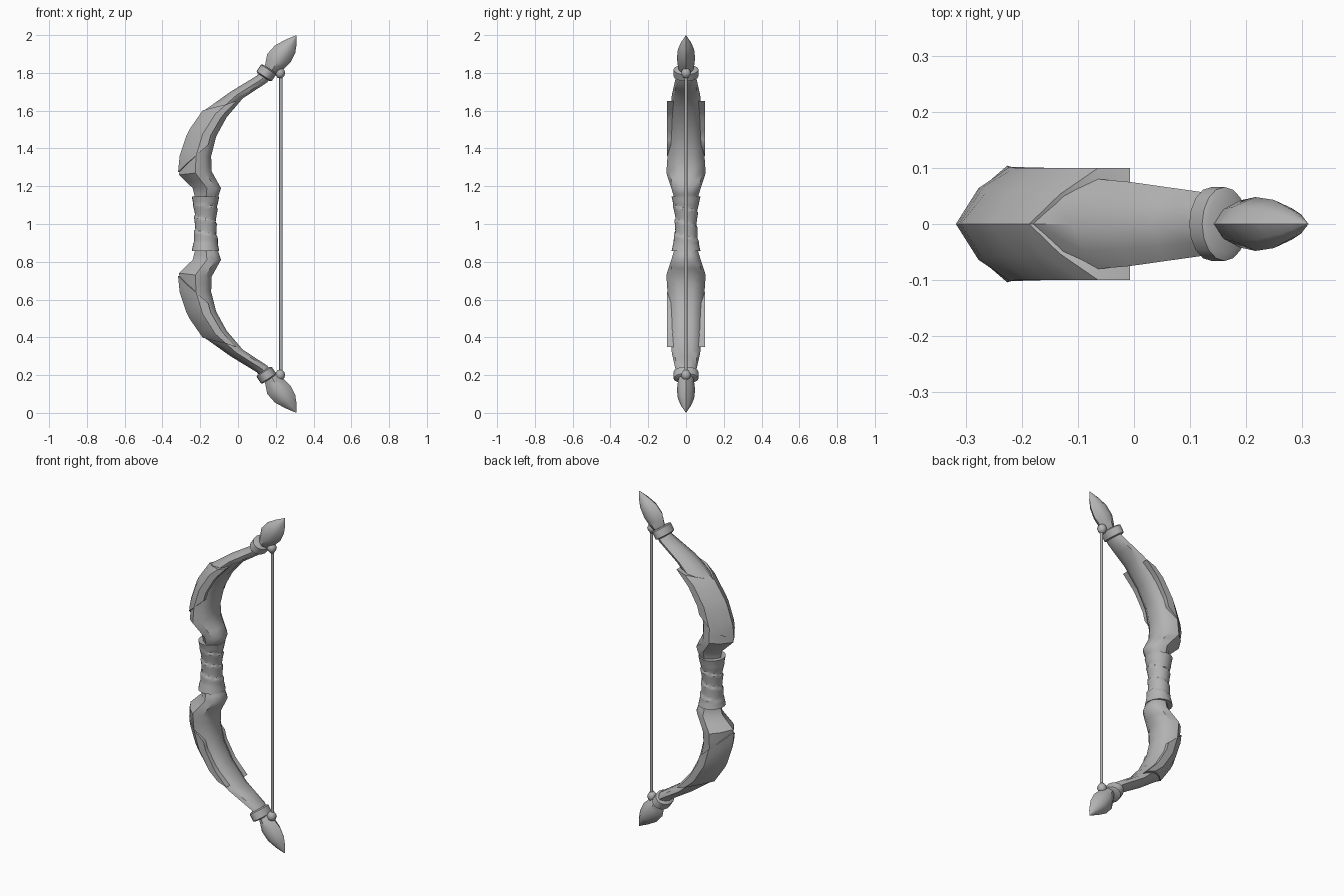
import bpy, bmesh, math
from mathutils import Vector

if "Cube" in bpy.data.objects:
    bpy.data.objects.remove(bpy.data.objects["Cube"])

grey = bpy.data.materials.new("plain grey")
grey.diffuse_color = (0.45, 0.45, 0.45, 1)
grey.use_nodes = True
grey.node_tree.nodes["Principled BSDF"].inputs["Base Color"].default_value = grey.diffuse_color


def finish(name, bm, angle=40, mirrored=False):
    bmesh.ops.remove_doubles(bm, verts=bm.verts, dist=0.0004)
    bmesh.ops.recalc_face_normals(bm, faces=bm.faces)
    bm.normal_update()
    for part in ([name, "lower_" + name] if mirrored else [name]):
        if part != name:  # lower copy, reflected about z = 1
            for v in bm.verts:
                v.co.z = 2 - v.co.z
            bmesh.ops.reverse_faces(bm, faces=bm.faces)
        me = bpy.data.meshes.new(part)
        bm.to_mesh(me)
        me.materials.append(grey)
        ob = bpy.data.objects.new(part, me)
        bpy.context.collection.objects.link(ob)
        bpy.ops.object.select_all(action='DESELECT')
        ob.select_set(True)
        bpy.context.view_layer.objects.active = ob
        bpy.ops.object.shade_smooth_by_angle(angle=math.radians(angle))
    bm.free()


def loft(rings, caps=True):
    bm = bmesh.new()
    rows = [[bm.verts.new(p) for p in r] for r in rings]
    n = len(rows[0])
    for a, b in zip(rows, rows[1:]):
        for k in range(n):
            bm.faces.new((a[k], a[(k + 1) % n], b[(k + 1) % n], b[k]))
    if caps:
        bm.faces.new(rows[0])
        bm.faces.new(rows[-1])
    return bm


def lerp(a, b, f):
    return a + (b - a) * f


def section_at(secs, s):
    i = min(int(s), len(secs) - 2)
    return [lerp(p, q, s - i) for p, q in zip(secs[i], secs[i + 1])]


def half_width(shape, t):
    for (t0, w0), (t1, w1) in zip(shape, shape[1:]):
        if t <= t1 + 1e-6:
            return lerp(w0, w1, (t - t0) / (t1 - t0))
    return shape[-1][1]


def point(secs, shape, s, t, side):
    ox, oz, ix, iz, w = section_at(secs, s)
    return Vector((lerp(ox, ix, t), side * w * half_width(shape, t), lerp(oz, iz, t)))


def ring(secs, shape, s):
    front = [point(secs, shape, s, t, -1) for t, w in shape]
    back = [point(secs, shape, s, t, 1) for t, w in reversed(shape) if w > 0]
    return front + back


# Limb sections: outer x, outer z, inner x, inner z, half width
LIMB = [(-.225, 1.13, -.11, 1.13, .06), (-.24, 1.19, -.09, 1.19, .078),
        (-.312, 1.26, -.14, 1.28, .104), (-.302, 1.36, -.142, 1.36, .098),
        (-.26, 1.485, -.115, 1.465, .09), (-.18, 1.60, -.06, 1.565, .085),
        (-.04, 1.70, .025, 1.665, .075), (.10, 1.785, .155, 1.75, .056),
        (.13, 1.825, .18, 1.79, .05)]
LIMB_SHAPE = [(0, 0), (.22, .6), (.5, 1), (.8, .85), (1, .4)]
finish("limb", loft([ring(LIMB, LIMB_SHAPE, k / 2) for k in range(17)]), 40, True)

# Armour sleeve wrapping the outer side of the limb, with a V notch at the top
bm = bmesh.new()
STEPS, TS = 10, (0, .22, .5, .8)
grid = {}
for j, (side, t) in enumerate([(-1, t) for t in reversed(TS)] + [(1, t) for t in TS[1:]]):
    f = t / .8
    lo, hi = lerp(2.15, 3.55, f), lerp(5.0, 5.8, f)
    for k in range(STEPS + 1):
        s = lerp(lo, hi, k / STEPS)
        p = point(LIMB, LIMB_SHAPE, s, t, side)
        under = p.copy()
        under.y *= .9
        if t >= .5:
            p.y = side * max(abs(p.y) + .004, .1)
        else:
            ox, oz, ix, iz, w = section_at(LIMB, s)
            out = Vector((ox - ix, 0, oz - iz)).normalized()
            p += out * .007 + Vector((0, side * .012 * f, 0))
            under -= out * .006
        grid[j, k] = (bm.verts.new(p), bm.verts.new(under))
J = 2 * len(TS) - 2
for j in range(J):
    for k in range(STEPS):
        q = [(j, k), (j + 1, k), (j + 1, k + 1), (j, k + 1)]
        for layer in (0, 1):
            bm.faces.new([grid[c][layer] for c in q])
edge = ([(j, 0) for j in range(J)] + [(J, k) for k in range(STEPS)]
        + [(j, STEPS) for j in range(J, 0, -1)] + [(0, k) for k in range(STEPS, 0, -1)])
for a, b in zip(edge, edge[1:] + edge[:1]):
    bm.faces.new((grid[a][0], grid[b][0], grid[b][1], grid[a][1]))
finish("limb_sleeve", bm, 35, True)

# Leaf-shaped tip
TIP = [(.14, 1.815, .20, 1.785, .03), (.143, 1.84, .235, 1.815, .042),
       (.155, 1.90, .278, 1.855, .048), (.195, 1.945, .303, 1.905, .043),
       (.25, 1.975, .31, 1.95, .026), (.306, 1.999, .311, 1.996, .002)]
TIP_SHAPE = [(0, 0), (.2, .65), (.5, 1), (.8, .65), (1, 0)]
finish("tip", loft([ring(TIP, TIP_SHAPE, k / 2) for k in range(11)]), 50, True)

# Collar band below the tip
axis = Vector((.55, 0, .835))
across = Vector((.835, 0, -.55))
rings = []
for h, r in ((-.027, .8), (-.021, 1), (.021, 1), (.027, .8)):
    rings.append([Vector((.15, 0, 1.8)) + axis * h
                  + across * (.048 * r * math.cos(a)) + Vector((0, .066 * r * math.sin(a), 0))
                  for a in (math.tau * k / 16 for k in range(16))])
finish("collar", loft(rings), 50, True)


def lathe(cx, profile, n, squash=1):
    return loft([[Vector((cx + r * math.cos(math.tau * k / n),
                          squash * r * math.sin(math.tau * k / n), z))
                  for k in range(n)] for z, r in profile])


# Knot holding the string
finish("string_knot", lathe(.223, [(1.772, .012), (1.785, .022), (1.80, .027),
                                   (1.815, .022), (1.825, .012)], 10), 60, True)
# Bowstring
finish("string", lathe(.227, [(.2, .009), (1.8, .009)], 10), 50)

# Grip with a spiral wrap between two thicker ends
rings = []
for i in range(31):
    z = .856 + .29 * i / 30
    u = abs(z - 1.001) / .145
    rx, ry = .057 + .016 * u ** 2, .058 + .019 * u ** 2
    row = []
    for k in range(24):
        a = math.tau * k / 24
        turn = ((z - .856) / .075 + k / 24) % 1
        bump = .008 * (turn - .5) if u < .7 else 0
        row.append(Vector((-.172 + (rx + bump) * math.cos(a), (ry + bump) * math.sin(a), z)))
    rings.append(row)
finish("grip", loft(rings), 40)
